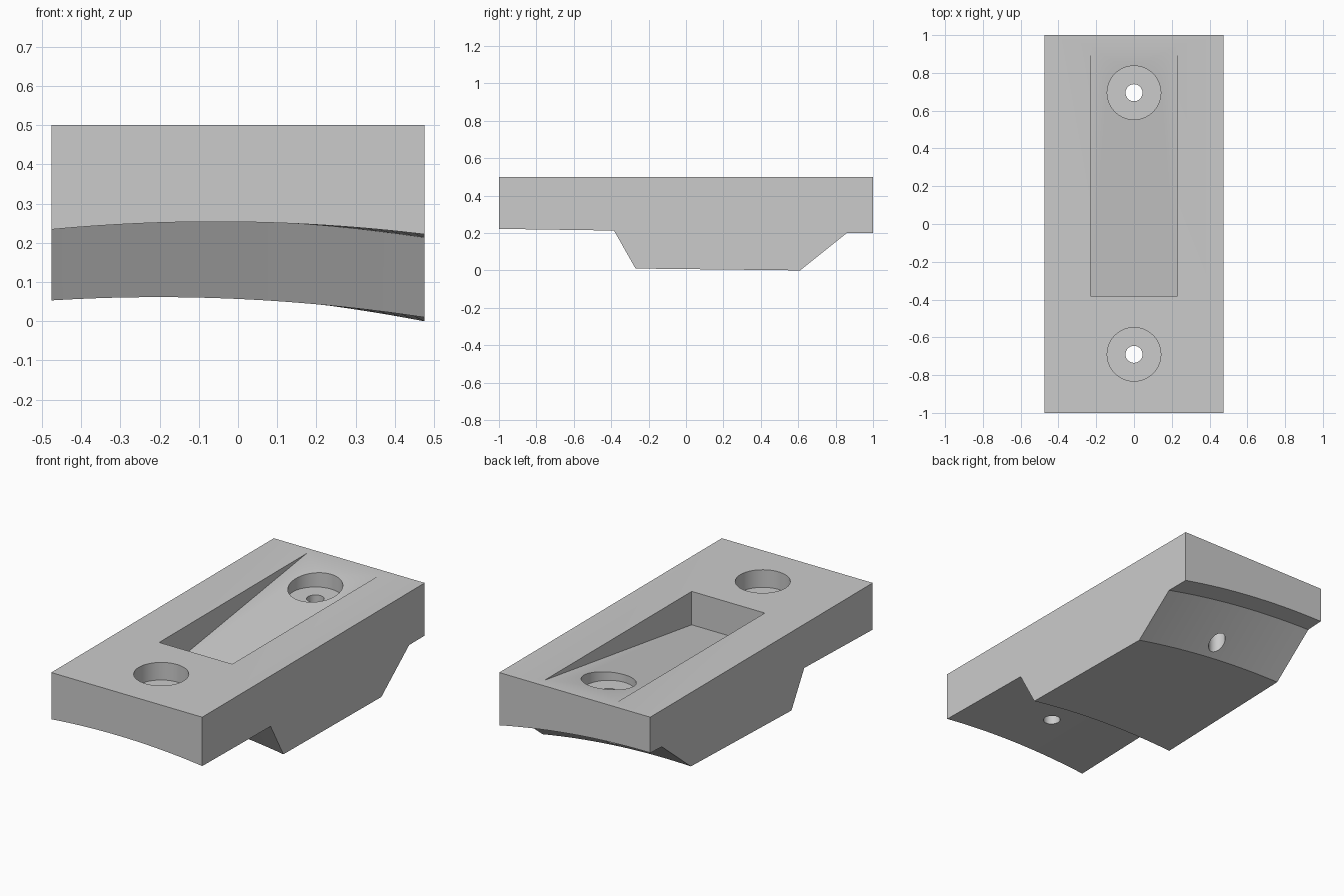
import bpy, bmesh
from math import radians

if "Cube" in bpy.data.objects:
    bpy.data.objects.remove(bpy.data.objects["Cube"])

W = 0.475      # half width
TOP = 0.5      # height of the flat top
SEG = 32       # steps across the arched underside

# Underside stations: y, height at the right edge, y skew towards the left edge
STATIONS = [(-1.0, 0.222, 0), (-0.385, 0.213, 0), (-0.27, 0.01, 0),
            (0.61, 0.0, 0.025), (0.86, 0.2, 0.035), (1.0, 0.2, 0)]


def arch(x, y, z_right):
    """Height of an arch whose crest drifts left towards the back."""
    crest = -0.057 - 0.2 * (y + 1)
    return z_right + 0.112 * ((W - crest) ** 2 - (x - crest) ** 2)


def finish(bm, name):
    bmesh.ops.recalc_face_normals(bm, faces=bm.faces)
    mesh = bpy.data.meshes.new(name)
    bm.to_mesh(mesh)
    bm.free()
    obj = bpy.data.objects.new(name, mesh)
    bpy.context.collection.objects.link(obj)
    return obj


def make_block():
    bm = bmesh.new()
    rows = []
    for y, zr, skew in STATIONS:
        row = []
        for i in range(SEG + 1):
            x = -W + 2 * W * i / SEG
            row.append(bm.verts.new((x, y + skew * (W - x) / (2 * W), arch(x, y, zr))))
        rows.append(row)
    # arched, stepped underside
    for a, b in zip(rows, rows[1:]):
        for i in range(SEG):
            bm.faces.new((a[i], a[i + 1], b[i + 1], b[i]))
    # flat top, ends and sides
    fl, fr, br, bl = [bm.verts.new((x, y, TOP)) for x, y in
                      ((-W, -1), (W, -1), (W, 1), (-W, 1))]
    bm.faces.new((fl, fr, br, bl))
    bm.faces.new(rows[0] + [fr, fl])
    bm.faces.new(rows[-1] + [br, bl])
    bm.faces.new([r[0] for r in rows] + [bl, fl])
    bm.faces.new([r[-1] for r in rows] + [br, fr])
    return finish(bm, "mounting_block")


def cylinder(name, y, radius, z0, z1):
    bpy.ops.mesh.primitive_cylinder_add(vertices=64, radius=radius, depth=z1 - z0,
                                        location=(0, y, (z0 + z1) / 2))
    obj = bpy.context.object
    obj.name = name
    return obj


def make_wedge():
    bm = bmesh.new()
    profile = [(-0.38, 0.31), (1.645, 0.6), (-0.38, 0.6)]
    face = bm.faces.new([bm.verts.new((-0.23, y, z)) for y, z in profile])
    ext = bmesh.ops.extrude_face_region(bm, geom=[face])
    bmesh.ops.translate(bm, vec=(0.46, 0, 0),
                        verts=[v for v in ext["geom"] if isinstance(v, bmesh.types.BMVert)])
    return finish(bm, "pocket_cutter")


def cut(target, cutter):
    cutter.hide_render = True
    mod = target.modifiers.new("cut", 'BOOLEAN')
    mod.operation, mod.solver, mod.object = 'DIFFERENCE', 'EXACT', cutter
    bpy.context.view_layer.objects.active = target
    bpy.ops.object.modifier_apply(modifier=mod.name)
    bpy.data.objects.remove(cutter, do_unlink=True)


block = make_block()

# ramped pocket in the top
cut(block, make_wedge())

# counterbored screw holes
for y in (-0.69, 0.695):
    cut(block, cylinder("counterbore_cutter", y, 0.142, 0.4, 0.7))
    cut(block, cylinder("screw_hole_cutter", y, 0.045, -0.2, 0.45))

bpy.ops.object.select_all(action='DESELECT')
block.select_set(True)
bpy.context.view_layer.objects.active = block
bpy.ops.object.shade_smooth_by_angle(angle=radians(20))
